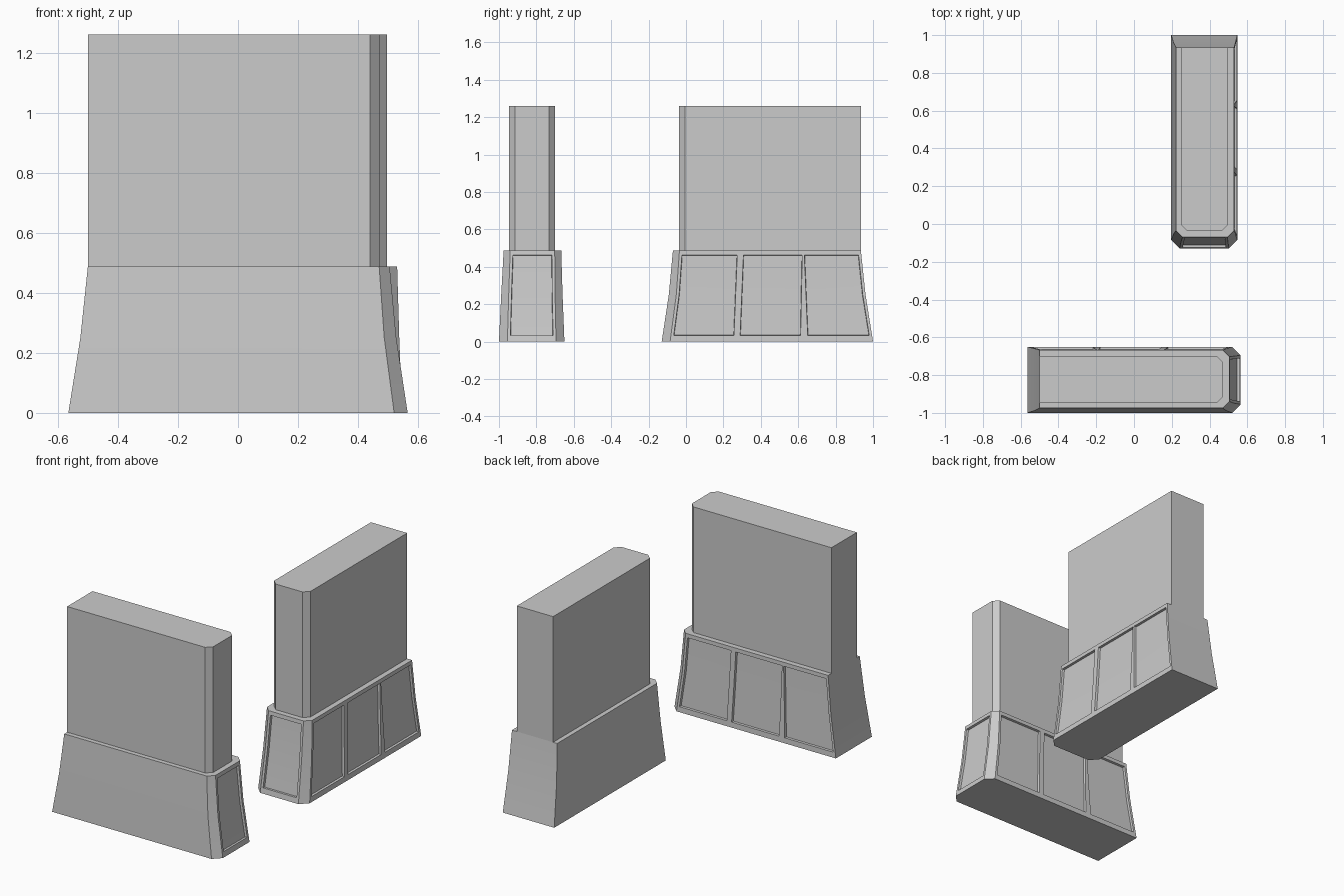
import bpy, bmesh, math
from mathutils import Matrix

if "Cube" in bpy.data.objects:
    bpy.data.objects.remove(bpy.data.objects["Cube"])

# Flared profile: z, x_min, x_max, y_end, y_back, corner chamfer
PROFILE = [(0.0, 0.197, 0.547, -0.13, 1.0, 0.045),
           (0.25, 0.209, 0.537, -0.092, 0.96, 0.04),
           (0.487, 0.222, 0.53, -0.07, 0.935, 0.035)]
# Panel dividers along the long side: y at bottom, y at top
DIVIDERS = [(0.255, 0.275), (0.288, 0.308), (0.612, 0.622), (0.652, 0.632)]
MARGIN = 0.015
LEVELS = [0.0, 0.033, 0.25, 0.463, 0.487]


def section(z):
    lo, hi = (PROFILE[0], PROFILE[1]) if z <= 0.25 else (PROFILE[1], PROFILE[2])
    t = (z - lo[0]) / (hi[0] - lo[0])
    return [a + (b - a) * t for a, b in zip(lo, hi)][1:]


def outline(x0, x1, y0, y1, c):
    return [(x0, y1), (x0, y0 + c), (x0 + c, y0), (x1 - c, y0), (x1, y0 + c), (x1, y1)]


def base_ring(z):
    x0, x1, y0, y1, c = section(z)
    t = z / 0.487
    o = outline(x0, x1, y0, y1, c)
    end = [(x0 + c + MARGIN, y0), (x1 - c - MARGIN, y0)]
    side = [y0 + c + MARGIN] + [a + (b - a) * t for a, b in DIVIDERS] + [y1 - MARGIN]
    return o[:3] + end + o[3:5] + [(x1, y) for y in side] + o[5:]


def loft(name, rings, matrix, panel_columns=()):
    bm = bmesh.new()
    loops = [[bm.verts.new((x, y, z)) for x, y in pts] for z, pts in rings]
    n = len(loops[0])
    panels = {i: [] for i in panel_columns}
    for k in range(len(loops) - 1):
        for i in range(n):
            j = (i + 1) % n
            f = bm.faces.new((loops[k][i], loops[k][j], loops[k + 1][j], loops[k + 1][i]))
            if i in panels and 0 < k < len(loops) - 2:
                panels[i].append(f)
    bm.faces.new(loops[0][::-1])
    bm.faces.new(loops[-1])
    bm.normal_update()
    # Sink each panel into the wall
    for faces in panels.values():
        if faces:
            bmesh.ops.inset_region(bm, faces=faces, thickness=0.002, depth=-0.014,
                                   use_even_offset=True)
    bmesh.ops.transform(bm, matrix=matrix, verts=bm.verts)
    bmesh.ops.recalc_face_normals(bm, faces=bm.faces)
    mesh = bpy.data.meshes.new(name)
    bm.to_mesh(mesh)
    bm.free()
    ob = bpy.data.objects.new(name, mesh)
    bpy.context.collection.objects.link(ob)
    bpy.ops.object.select_all(action='DESELECT')
    ob.select_set(True)
    bpy.context.view_layer.objects.active = ob
    bpy.ops.object.shade_smooth_by_angle(angle=math.radians(30))


def wall(prefix, matrix):
    # Flared plinth with recessed panels on the end and one long side
    loft(prefix + "_plinth", [(z, base_ring(z)) for z in LEVELS], matrix, (3, 7, 9, 11))
    # Straight upper pier, flush with the plinth at the flat end
    top = outline(0.25, 0.497, -0.037, 0.935, 0.032)
    loft(prefix + "_pier", [(0.487, top), (1.26, top)], matrix)


wall("rear_wall", Matrix.Identity(4))
wall("front_wall", Matrix.Translation((0.435, -1.197, 0)) @ Matrix.Rotation(math.pi / 2, 4, 'Z'))
